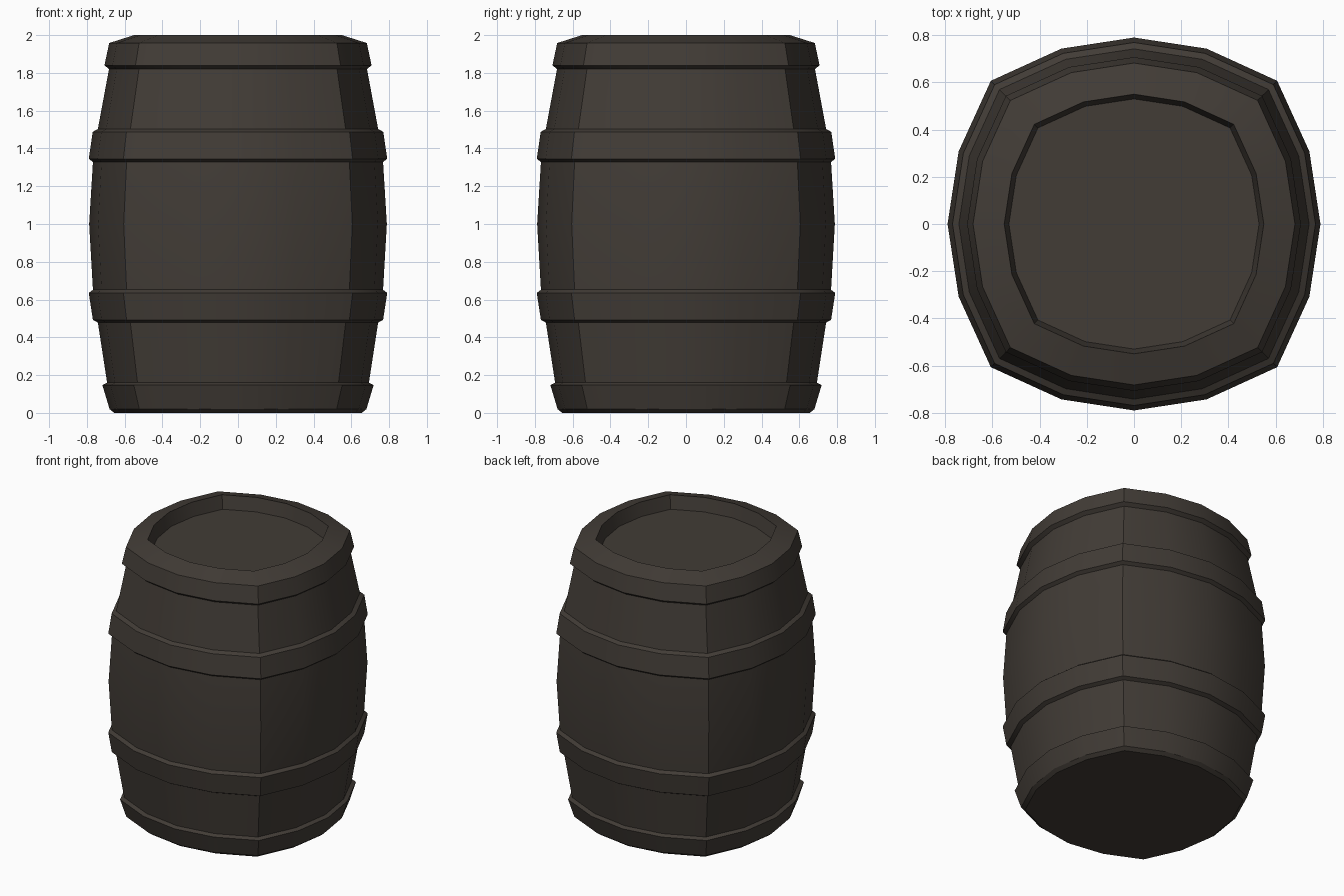
import bpy, bmesh, math

if "Cube" in bpy.data.objects:
    bpy.data.objects.remove(bpy.data.objects["Cube"])

# One dark weathered wood colour for everything
wood = bpy.data.materials.new("dark_brown_wood")
wood.diffuse_color = (0.054, 0.045, 0.037, 1)
wood.use_nodes = True
wood.node_tree.nodes["Principled BSDF"].inputs["Base Color"].default_value = wood.diffuse_color

# Rounded-square 16-gon: radius factor by step within each quarter turn
FACTOR = [1.0, 1.018, 1.086, 1.018]


def lathe(name, profile, closed=False):
    """Sweep (radius, z) points around the 16-sided cross-section."""
    bm = bmesh.new()
    rings = []
    for r, z in profile:
        rings.append([bm.verts.new((r * FACTOR[i % 4] * math.cos(i * math.pi / 8),
                                    r * FACTOR[i % 4] * math.sin(i * math.pi / 8), z))
                      for i in range(16)])
    pairs = list(zip(rings, rings[1:]))
    if closed:
        pairs.append((rings[-1], rings[0]))
    for a, b in pairs:
        for i in range(16):
            j = (i + 1) % 16
            bm.faces.new((a[i], a[j], b[j], b[i]))
    if not closed:
        bm.faces.new(rings[0][::-1])
        bm.faces.new(rings[-1])
    bmesh.ops.recalc_face_normals(bm, faces=bm.faces)
    me = bpy.data.meshes.new(name)
    bm.to_mesh(me)
    bm.free()
    me.materials.append(wood)
    ob = bpy.data.objects.new(name, me)
    bpy.context.collection.objects.link(ob)
    bpy.ops.object.select_all(action='DESELECT')
    ob.select_set(True)
    bpy.context.view_layer.objects.active = ob
    bpy.ops.object.shade_smooth_by_angle(angle=math.radians(28))
    return ob


# Whole barrel as a single skin: foot, bulging staves, raised hoops, recessed lid
lathe("barrel", [
    # foot hoop
    (0.655, 0.0), (0.68, 0.02), (0.718, 0.147), (0.693, 0.16),
    # lower staves and lower hoop
    (0.742, 0.478), (0.768, 0.492), (0.79, 0.635), (0.768, 0.652),
    # belly and upper hoop
    (0.788, 1.0), (0.768, 1.328), (0.79, 1.345), (0.769, 1.488), (0.742, 1.503),
    # upper staves and top hoop
    (0.683, 1.82), (0.707, 1.84), (0.682, 1.958),
    # rim and sunken lid
    (0.55, 2.0), (0.53, 1.905),
])
